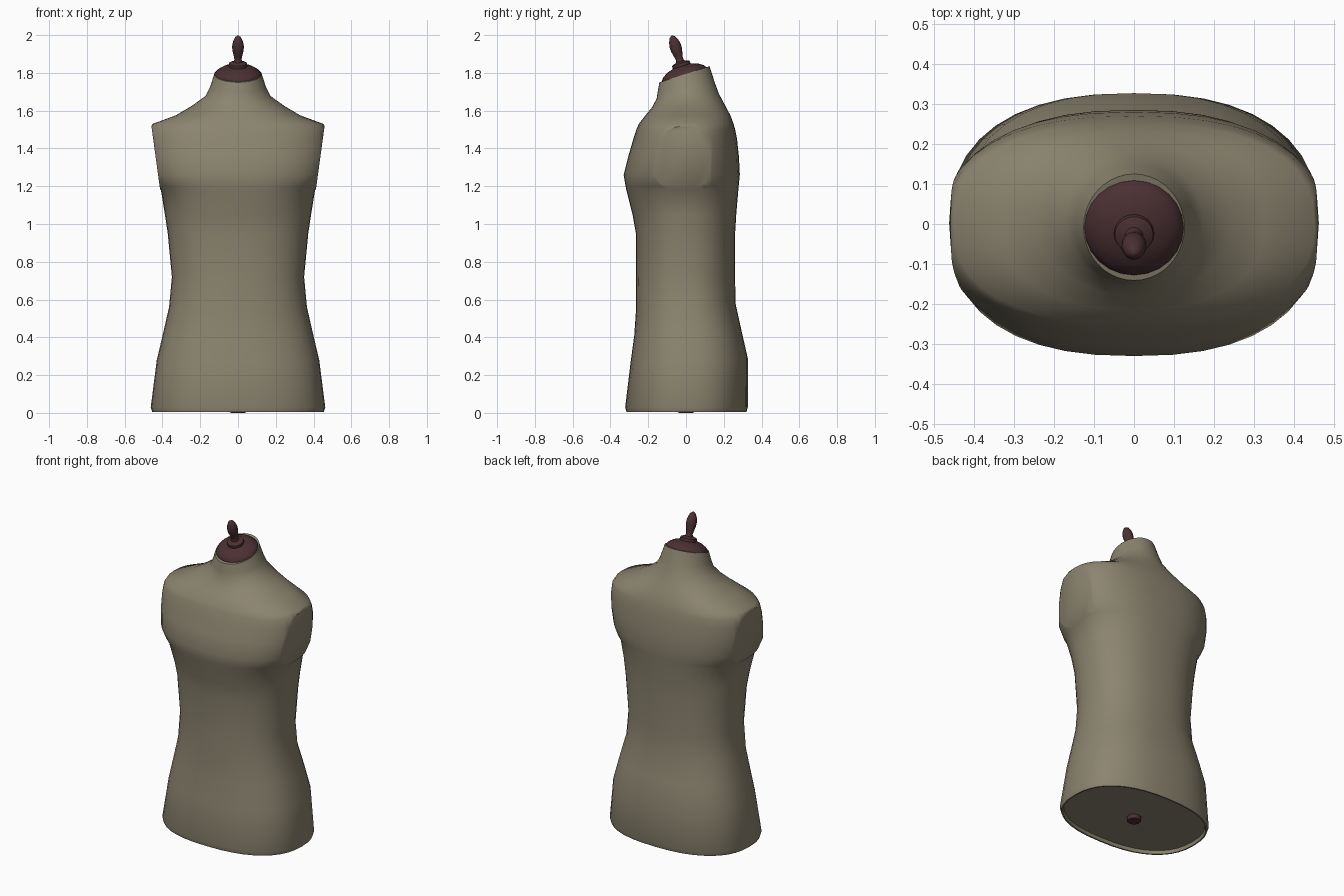
import bpy, bmesh, math
from mathutils import Vector

if "Cube" in bpy.data.objects:
    bpy.data.objects.remove(bpy.data.objects["Cube"])

def material(name, rgb):
    m = bpy.data.materials.new(name)
    m.diffuse_color = (*rgb, 1)
    m.use_nodes = True
    m.node_tree.nodes["Principled BSDF"].inputs["Base Color"].default_value = m.diffuse_color
    return m

linen = material("linen", (0.26, 0.23, 0.16))
wood = material("dark_wood", (0.07, 0.03, 0.033))

def finish(bm, name, mat, angle):
    bmesh.ops.recalc_face_normals(bm, faces=bm.faces)
    me = bpy.data.meshes.new(name)
    bm.to_mesh(me)
    bm.free()
    me.materials.append(mat)
    ob = bpy.data.objects.new(name, me)
    bpy.context.collection.objects.link(ob)
    bpy.ops.object.select_all(action='DESELECT')
    ob.select_set(True)
    bpy.context.view_layer.objects.active = ob
    bpy.ops.object.shade_smooth_by_angle(angle=math.radians(angle))
    return ob

def loft(bm, rings, cap_start=True, cap_end=True):
    loops = [[bm.verts.new(p) for p in r] for r in rings]
    n = len(loops[0])
    for a, b in zip(loops, loops[1:]):
        for i in range(n):
            j = (i + 1) % n
            bm.faces.new((a[i], a[j], b[j], b[i]))
    if cap_start:
        bm.faces.new(loops[0])
    if cap_end:
        bm.faces.new(loops[-1])

def section(zf, zb, a, yf, yb, n, count=40):
    # Superellipse between front and back, tilted when zf and zb differ
    pts, mid, b = [], (yf + yb) / 2, (yb - yf) / 2
    for i in range(count):
        t = 2 * math.pi * i / count
        c, s = math.cos(t), math.sin(t)
        x = a * math.copysign(abs(c) ** (2 / n), c)
        k = math.copysign(abs(s) ** (2 / n), s)
        pts.append((x, mid + b * k, zf + (zb - zf) * (k + 1) / 2))
    return pts

# Torso: front z, back z, half width, front y, back y, squareness
ROWS = [
    (0.025, 0.025, .440, -.300, .305, 2.4),
    (0.005, 0.005, .446, -.306, .311, 2.4),
    (0.005, 0.005, .454, -.315, .320, 2.4),
    (0.030, 0.030, .462, -.322, .327, 2.4),
    (0.27, 0.29, .430, -.293, .327, 2.4),
    (0.41, 0.43, .397, -.274, .295, 2.4),
    (0.54, 0.58, .365, -.265, .262, 2.3),
    (0.72, 0.72, .350, -.264, .260, 2.3),
    (0.95, 0.95, .372, -.265, .260, 2.3),
    (1.05, 1.05, .387, -.283, .266, 2.3),
    (1.18, 1.18, .408, -.316, .277, 2.4),
    (1.20, 1.20, .428, -.320, .279, 2.4),
    (1.26, 1.26, .459, -.330, .285, 2.4),
    (1.36, 1.36, .475, -.305, .280, 2.4),
    (1.45, 1.45, .478, -.279, .270, 2.4),
    (1.50, 1.50, .471, -.263, .260, 2.4),
    (1.53, 1.53, .452, -.250, .252, 2.4),
    (1.575, 1.575, .330, -.215, .235, 2.3),
    (1.62, 1.63, .245, -.178, .206, 2.1),
    (1.665, 1.69, .172, -.155, .174, 2),
    (1.70, 1.75, .148, -.150, .152, 2),
    (1.75, 1.835, .126, -.141, .125, 2),
]
bm = bmesh.new()
loft(bm, [section(*r) for r in ROWS])

# Slice the flat armhole ovals
for side in (1, -1):
    faces = [f for f in bm.faces if min(v.co.z for v in f.verts) > 1.175
             and f.calc_center_median().x * side > 0.2]
    geom = list({e for f in faces for e in f.edges} | {v for f in faces for v in f.verts}) + faces
    cut = bmesh.ops.bisect_plane(bm, geom=geom, dist=1e-5,
                                 plane_co=(side * .415, 0, 1.2),
                                 plane_no=(side * .33, 0, -.045), clear_outer=True)
    edges = [g for g in cut["geom_cut"] if isinstance(g, bmesh.types.BMEdge)]
    bmesh.ops.holes_fill(bm, edges=edges, sides=0)
finish(bm, "torso", linen, 40)

# Turned neck cap and finial, leaning forward with the neck
def lathe(name, profile, origin, axis, mat, count=24):
    rot = Vector((0, 0, 1)).rotation_difference(Vector(axis))
    rings = [[Vector(origin) + rot @ Vector((r * math.cos(2 * math.pi * i / count),
                                            r * math.sin(2 * math.pi * i / count), h))
              for i in range(count)] for r, h in profile]
    bm = bmesh.new()
    loft(bm, rings)
    return finish(bm, name, mat, 40)

base, lean = (0, -.009, 1.791), (0, -.3, .95)
lathe("neck_cap", [(.124, -.01), (.124, .002), (.112, .018), (.085, .035), (.05, .046), (.01, .05)],
      base, lean, wood)
lathe("finial", [(.048, .04), (.05, .05), (.048, .062), (.036, .068), (.023, .072), (.019, .085),
                 (.023, .105), (.030, .135), (.031, .16), (.026, .185), (.016, .207), (.003, .217)],
      base, lean, wood)

# Stand socket under the base
lathe("stand_socket", [(.038, 0), (.042, .006), (.042, .04)], (0, 0, 0), (0, 0, 1), wood, 12)
